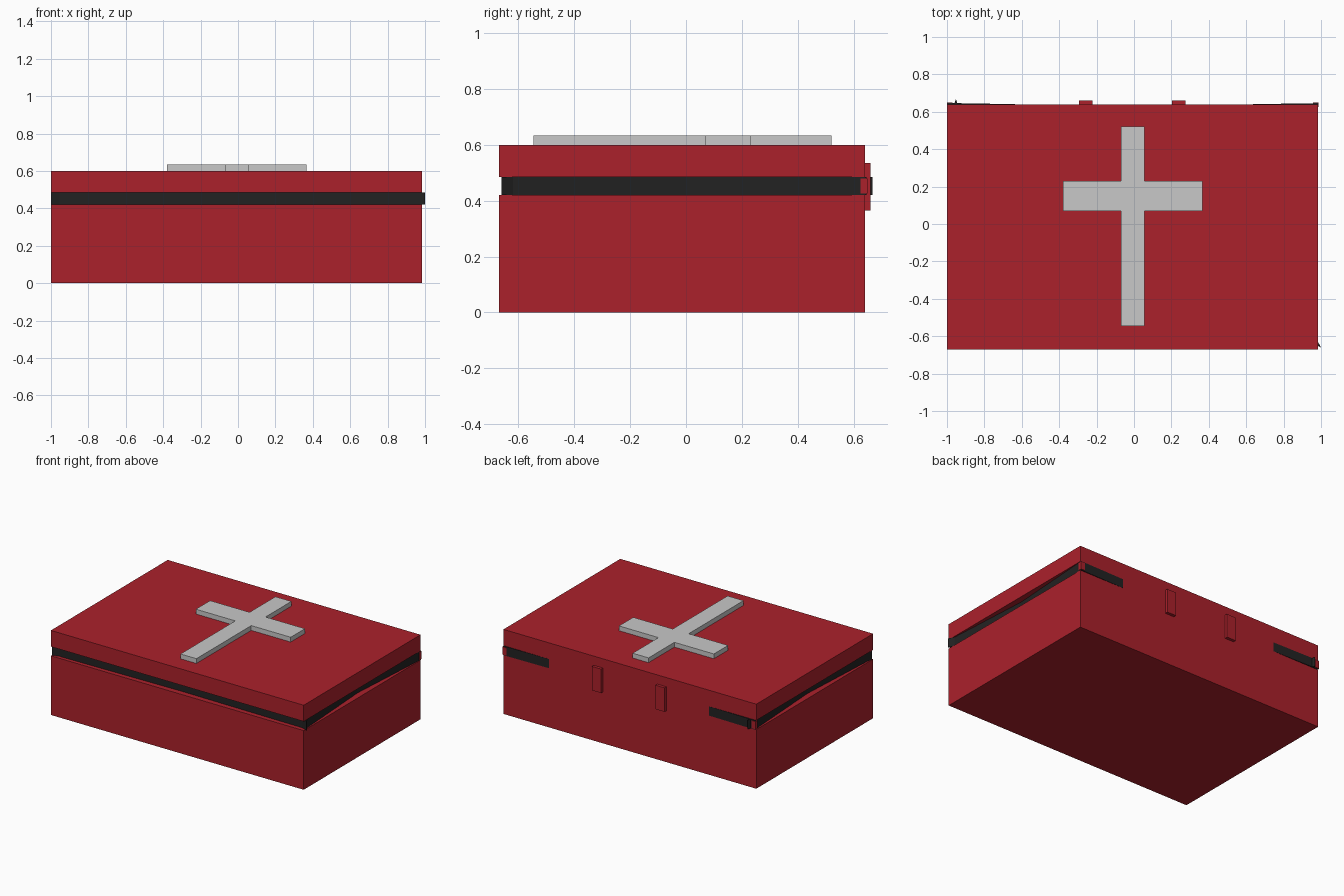
import bpy, bmesh

if "Cube" in bpy.data.objects:
    bpy.data.objects.remove(bpy.data.objects["Cube"])


def material(name, rgb):
    m = bpy.data.materials.new(name)
    m.diffuse_color = (*rgb, 1)
    m.use_nodes = True
    m.node_tree.nodes["Principled BSDF"].inputs["Base Color"].default_value = m.diffuse_color
    return m


RED = material("case_red", (0.407, 0.015, 0.024))
BLACK = material("band_black", (0.016, 0.016, 0.016))
GREY = material("cross_grey", (0.578, 0.578, 0.578))


def prism(name, outline, z0, z1, mat):
    """Extrude a flat outline (counter-clockwise x, y points) from z0 to z1."""
    bm = bmesh.new()
    base = bm.faces.new([bm.verts.new((x, y, z0)) for x, y in outline])
    top = bmesh.ops.extrude_face_region(bm, geom=[base])
    verts = [g for g in top["geom"] if isinstance(g, bmesh.types.BMVert)]
    bmesh.ops.translate(bm, verts=verts, vec=(0, 0, z1 - z0))
    bmesh.ops.recalc_face_normals(bm, faces=bm.faces)
    me = bpy.data.meshes.new(name)
    bm.to_mesh(me)
    bm.free()
    me.materials.append(mat)
    ob = bpy.data.objects.new(name, me)
    bpy.context.collection.objects.link(ob)
    return ob


def box(name, x0, x1, y0, y1, z0, z1, mat):
    return prism(name, [(x0, y0), (x1, y0), (x1, y1), (x0, y1)], z0, z1, mat)


# case body and lid, separated by a seam
SEAM0, SEAM1 = 0.42, 0.485
box("case_body", -1, 0.985, -0.67, 0.64, 0, SEAM0, RED)
box("case_lid", -1, 0.985, -0.67, 0.64, SEAM1, 0.6, RED)

# closed rear wall across the seam
box("rear_wall", -0.9, 0.9, 0.58, 0.64, SEAM0, SEAM1, RED)

# black seal: corners reach out of the seam, the sides bow inward
seal = [(-1.0, -0.66), (-0.955, -0.645), (0, -0.63), (0.955, -0.64),
        (1.0, -0.66), (0.978, -0.62), (0.94, 0), (0.98, 0.6),
        (0.985, 0.646), (0.66, 0.641), (0, 0.62), (-0.66, 0.641),
        (-0.945, 0.646), (-0.952, 0.668), (-0.96, 0.646), (-0.998, 0.646),
        (-0.99, 0.6), (-0.955, 0), (-0.99, -0.62)]
prism("seam_seal", seal, SEAM0, SEAM1, BLACK)

# small red corner tabs at the rear ends of the seal
for side, x in (("left", -0.985), ("right", 0.971)):
    box(f"corner_tab_{side}", x - 0.015, x + 0.015, 0.625, 0.65,
        SEAM0 + 0.005, SEAM1 - 0.005, RED)

# rear hinges
for side, x in (("left", -0.258), ("right", 0.24)):
    box(f"hinge_{side}", x - 0.036, x + 0.036, 0.62, 0.661, 0.365, 0.535, RED)

# raised cross on the lid
xa, xb, xc, xd = -0.38, -0.07, 0.055, 0.365
ya, yb, yc, yd = -0.545, 0.07, 0.23, 0.52
cross = [(xb, ya), (xc, ya), (xc, yb), (xd, yb), (xd, yc), (xc, yc),
         (xc, yd), (xb, yd), (xb, yc), (xa, yc), (xa, yb), (xb, yb)]
prism("lid_cross", cross, 0.6, 0.634, GREY)
